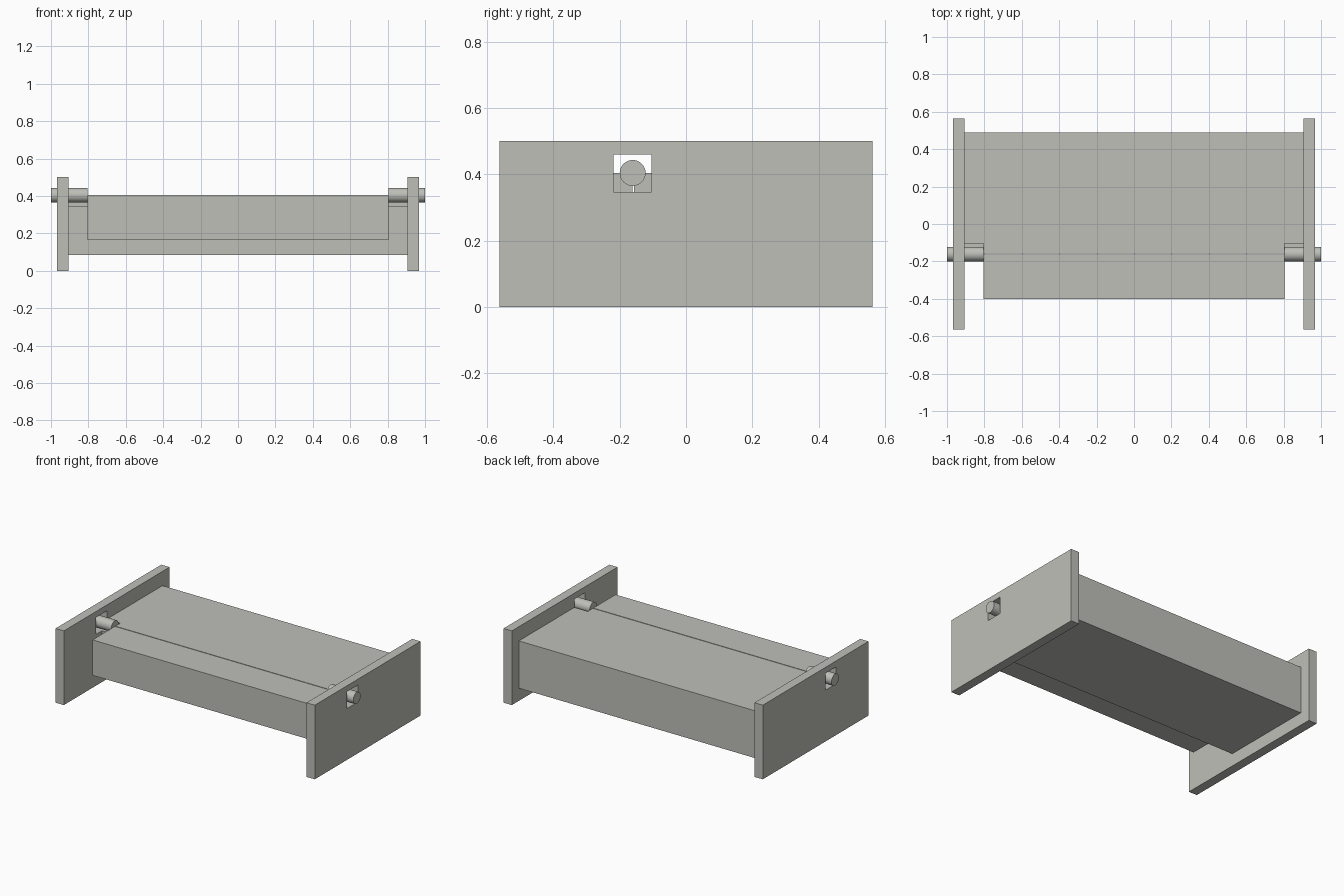
import bpy
from math import pi

if "Cube" in bpy.data.objects:
    bpy.data.objects.remove(bpy.data.objects["Cube"], do_unlink=True)

grey = bpy.data.materials.new("warm grey")
grey.use_nodes = True
colour = (0.52, 0.52, 0.485, 1)
grey.diffuse_color = colour
grey.node_tree.nodes["Principled BSDF"].inputs["Base Color"].default_value = colour


def box(name, x, y, z):
    """Box spanning the given (low, high) ranges."""
    bpy.ops.mesh.primitive_cube_add(size=1)
    ob = bpy.context.object
    ob.name = name
    spans = (x, y, z)
    for v in ob.data.vertices:
        v.co = [lo + (c + 0.5) * (hi - lo) for c, (lo, hi) in zip(v.co, spans)]
    ob.data.materials.append(grey)
    return ob


def cut(ob, cutter):
    """Subtract the cutter and apply the result."""
    mod = ob.modifiers.new("cut", 'BOOLEAN')
    mod.operation = 'DIFFERENCE'
    mod.solver = 'EXACT'
    mod.object = cutter
    bpy.context.view_layer.objects.active = ob
    bpy.ops.object.modifier_apply(modifier=mod.name)


TOP = 0.404          # shared top of body and flap, also the pin axis height
PIN_Y = -0.161
FLAP_X = 0.805       # half width of the flap
IN, OUT = 0.905, 0.967

# Fixed body and hinged front flap, with a hairline seam between them
body = box("main_body", (-IN, IN), (-0.157, 0.488), (0.085, TOP))
box("front_flap", (-FLAP_X, FLAP_X), (-0.4, -0.162), (0.165, TOP))

for side, s in (("left", 1), ("right", -1)):
    def span(a, b):
        return tuple(sorted((s * a, s * b)))

    # End panel
    panel = box(side + "_end_panel", span(IN, OUT), (-0.563, 0.563), (0, 0.5))

    # One square cutter makes the panel window and the body corner notch
    cutter = box("window_cutter", span(FLAP_X, 1.1), (-0.219, -0.104), (0.346, 0.46))
    cutter.hide_render = True
    cut(panel, cutter)
    cut(body, cutter)
    bpy.data.objects.remove(cutter, do_unlink=True)

    # Hinge pin passing through the window
    bpy.ops.mesh.primitive_cylinder_add(
        vertices=48, radius=0.039, depth=1 - FLAP_X,
        location=(s * (1 + FLAP_X) / 2, PIN_Y, TOP), rotation=(0, pi / 2, 0))
    pin = bpy.context.object
    pin.name = side + "_hinge_pin"
    pin.data.materials.append(grey)
    bpy.ops.object.shade_smooth_by_angle()
